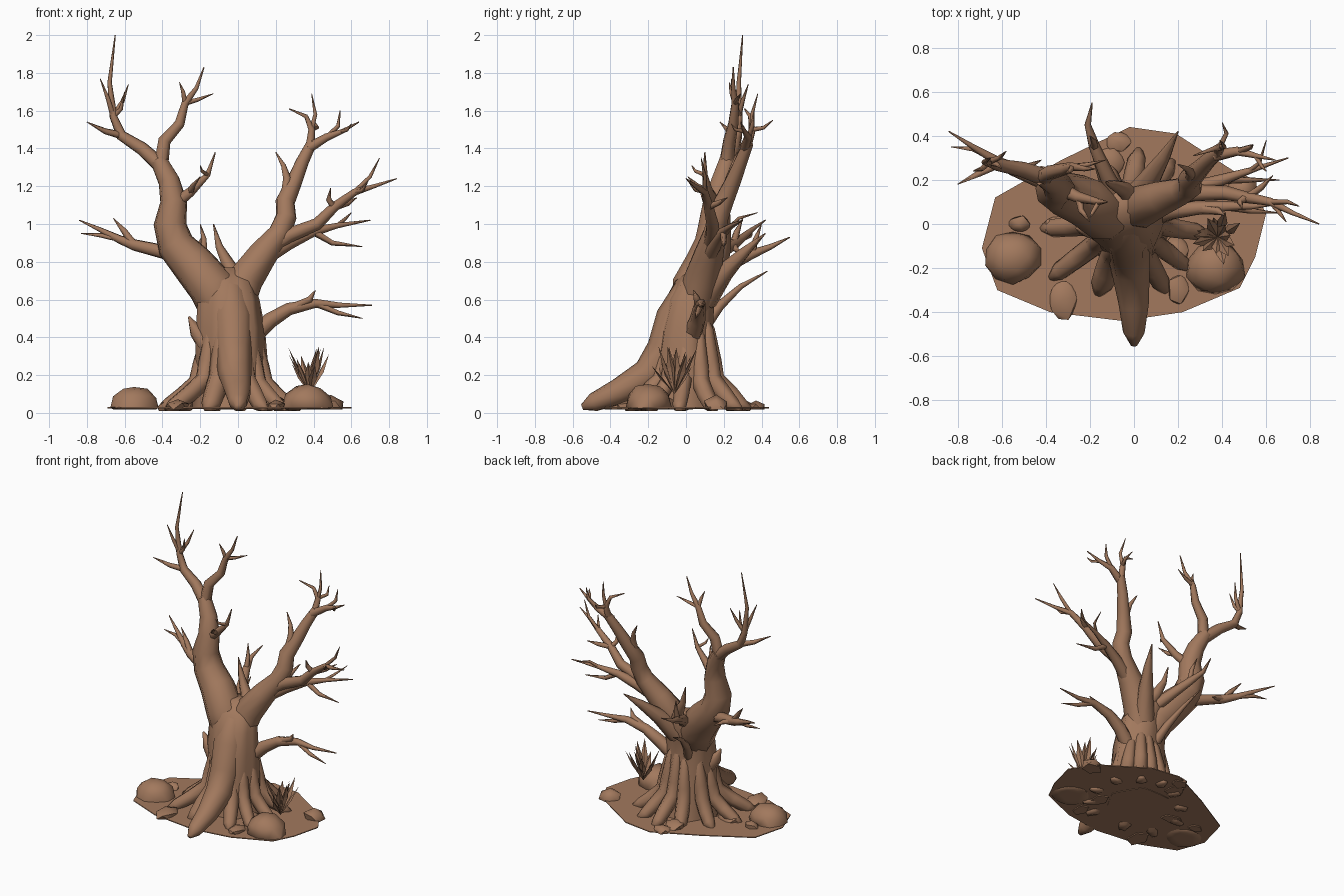
import bpy, bmesh, math, random
from mathutils import Vector

random.seed(4)
if "Cube" in bpy.data.objects:
    bpy.data.objects.remove(bpy.data.objects["Cube"], do_unlink=True)

bark = bpy.data.materials.new("warm brown")
bark.use_nodes = True
bark.diffuse_color = (0.36, 0.19, 0.11, 1)
bark.node_tree.nodes["Principled BSDF"].inputs["Base Color"].default_value = bark.diffuse_color


def finish(bm, name, angle=80):
    """Turn a bmesh into a named, shaded object."""
    bmesh.ops.recalc_face_normals(bm, faces=bm.faces)
    mesh = bpy.data.meshes.new(name)
    bm.to_mesh(mesh)
    bm.free()
    mesh.materials.append(bark)
    obj = bpy.data.objects.new(name, mesh)
    bpy.context.collection.objects.link(obj)
    bpy.ops.object.select_all(action="DESELECT")
    obj.select_set(True)
    bpy.context.view_layer.objects.active = obj
    if angle:
        bpy.ops.object.shade_smooth_by_angle(angle=math.radians(angle))


def bridge(bm, rings):
    """Skin a stack of vertex rings and cap both ends."""
    for low, high in zip(rings, rings[1:]):
        for i in range(len(low)):
            j = (i + 1) % len(low)
            bm.faces.new((low[i], low[j], high[j], high[i]))
    bm.faces.new(rings[0])
    bm.faces.new(rings[-1])


def taper(count, start, end, power=1.0):
    """Radii that shrink along a limb."""
    return [start + (end - start) * (i / (count - 1)) ** power for i in range(count)]


def tube(bm, path, radii, sides=7):
    """Limb that follows a path with one radius per point."""
    pts = [Vector(p) for p in path]
    normal, rings = None, []
    for i, (p, radius) in enumerate(zip(pts, radii)):
        tangent = (pts[min(i + 1, len(pts) - 1)] - pts[max(i - 1, 0)]).normalized()
        if normal is None:
            normal = tangent.orthogonal()
        normal = (normal - tangent * normal.dot(tangent)).normalized()
        side = tangent.cross(normal)
        ring = []
        for k in range(sides):
            a = math.tau * k / sides
            ring.append(bm.verts.new(p + (normal * math.cos(a) + side * math.sin(a)) * radius))
        rings.append(ring)
    bridge(bm, rings)


def branch(name, path, start, twigs=()):
    """A limb with a pointed tip, plus finer twigs that fork from it."""
    bm = bmesh.new()
    radii = taper(len(path), start, .003, 1.2)
    tube(bm, path, radii)
    for index, bend, tip in twigs:
        size = max(.012, radii[index] * .75)
        tube(bm, [path[index], bend, tip], [size, size * .75, .002], 5)
    finish(bm, name)


# Ground plate
outline = [(-.69, -.11), (-.62, -.3), (-.38, -.4), (-.05, -.44), (.22, -.4), (.48, -.29),
           (.55, -.15), (.6, .05), (.5, .21), (.19, .41), (-.02, .44), (-.33, .29), (-.63, .12)]
bm = bmesh.new()
bridge(bm, [[bm.verts.new((x, y, z)) for x, y in outline] for z in (.024, .03)])
finish(bm, "ground", 0)

# Trunk: fluted rings that lean back (centre x, centre y, z, half width, half depth)
bm = bmesh.new()
rings = []
for cx, cy, z, rx, ry in [(-.03, 0, .02, .2, .2), (-.03, 0, .15, .185, .175), (-.035, 0, .3, .18, .16),
                          (-.04, 0, .45, .175, .14), (-.05, .02, .6, .16, .125),
                          (-.06, .06, .7, .14, .11), (-.06, .09, .77, .07, .06)]:
    ring = []
    for k in range(18):
        a = math.tau * k / 18
        flute = 1 + (.07 if k % 3 == 0 else -.04)
        ring.append(bm.verts.new((cx + rx * flute * math.cos(a + z / 2),
                                  cy + ry * flute * math.sin(a + z / 2), z)))
    rings.append(ring)
bridge(bm, rings)
finish(bm, "trunk")

# Flaring roots that grow out of the trunk: (tip x, tip y, climb height, thickness)
roots = [(-.16, -.31, .6, .06), (-.37, -.24, .55, .05), (-.41, -.02, .5, .05),
         (.14, -.3, .55, .05), (.25, -.2, .5, .045), (.32, -.04, .5, .045), (.3, .15, .5, .05),
         (.17, .28, .55, .05), (.02, .33, .55, .05), (-.14, .28, .5, .05), (-.31, .15, .55, .05)]
bm = bmesh.new()
for x, y, height, thick in roots:
    out = Vector((x + .035, y, 0))
    heading = out.normalized()
    length = out.length
    width = abs(heading.x) * .03
    steps = [(.07, 1), (.1 + width, .8), (.13 + width, .5), (.15 + width, .32),
             (.07 + length * .5, .18), (length - .04, .07), (length + .01, .03)]
    path = [heading * reach + Vector((-.035, .02 * lift, lift * height)) for reach, lift in steps]
    tube(bm, path, [thick * f for f in (.3, .7, .95, 1, .95, .85, .35)], 7)
for v in bm.verts:
    v.co.z = max(v.co.z, .01)
finish(bm, "roots")

# Broad front buttress
bm = bmesh.new()
tube(bm, [(-.05, .08, .74), (-.04, .02, .64), (-.03, -.05, .5), (-.025, -.11, .33), (-.015, -.2, .2),
          (0, -.36, .11), (0, -.49, .055), (0, -.55, .03)], [.04, .09, .11, .1, .09, .07, .05, .015], 9)
for v in bm.verts:
    v.co.z = max(v.co.z, 0)
finish(bm, "front_buttress")

# Broken knot on the trunk's side
bm = bmesh.new()
tube(bm, [(-.16, -.02, .36), (-.22, -.02, .43), (-.26, -.02, .51)], [.06, .04, .006], 6)
finish(bm, "trunk_knot")

# Two main limbs
bm = bmesh.new()
path = [(-.07, 0, .42), (-.13, .05, .66), (-.24, .11, .79), (-.33, .14, .89), (-.36, .15, 1), (-.34, .16, 1.12),
        (-.365, .19, 1.23), (-.42, .22, 1.34)]
tube(bm, path, [.08, .13, .115, .1, .088, .072, .058, .045], 9)
finish(bm, "right_limb")
bm = bmesh.new()
path = [(-.02, .02, .45), (.03, .08, .7), (.13, .12, .84), (.22, .15, .95), (.255, .17, 1.04), (.25, .2, 1.12),
        (.3, .25, 1.23), (.34, .29, 1.33), (.39, .33, 1.43)]
tube(bm, path, [.07, .1, .08, .062, .056, .052, .042, .035, .028], 9)
finish(bm, "left_limb")

# Upper forks of the right limb
branch("right_outer_fork", [(-.4, .21, 1.3), (-.51, .25, 1.4), (-.62, .27, 1.47), (-.66, .28, 1.57),
                            (-.68, .28, 1.75), (-.65, .3, 2)], .042,
       [(2, (-.7, .23, 1.49), (-.8, .18, 1.54)), (3, (-.69, .25, 1.67), (-.73, .24, 1.77)),
        (3, (-.62, .27, 1.61), (-.6, .25, 1.7)), (3, (-.61, .3, 1.65), (-.58, .33, 1.74))])
branch("right_inner_fork", [(-.41, .21, 1.3), (-.39, .23, 1.44), (-.31, .25, 1.53), (-.28, .26, 1.64),
                            (-.22, .25, 1.72), (-.18, .25, 1.83)], .04,
       [(3, (-.21, .27, 1.66), (-.13, .29, 1.69)), (3, (-.29, .24, 1.7), (-.31, .23, 1.75))])
branch("right_inner_shoot", [(-.34, .16, 1.1), (-.25, .12, 1.17), (-.16, .1, 1.26), (-.12, .1, 1.38)], .035,
       [(2, (-.19, .05, 1.28), (-.2, .03, 1.31)), (1, (-.24, .06, 1.2), (-.2, .01, 1.25))])
branch("right_low_branch", [(-.2, .12, .78), (-.38, .18, .85), (-.55, .25, .89), (-.63, .29, .92), (-.73, .35, .97),
                            (-.84, .42, 1.02)], .045,
       [(3, (-.73, .34, .94), (-.83, .35, .95)), (2, (-.6, .27, .96), (-.66, .3, 1.03)),
        (2, (-.48, .26, .87), (-.42, .29, .84))])

# Upper forks of the left limb
branch("left_outer_fork", [(.37, .31, 1.4), (.47, .33, 1.46), (.55, .31, 1.49), (.64, .29, 1.54)], .028,
       [(1, (.53, .35, 1.52), (.54, .36, 1.6)), (2, (.58, .26, 1.5), (.6, .24, 1.53))])
branch("left_inner_fork", [(.38, .32, 1.4), (.39, .35, 1.5), (.36, .34, 1.57), (.27, .31, 1.61)], .025,
       [(1, (.41, .35, 1.58), (.39, .38, 1.69)), (1, (.42, .41, 1.51), (.4, .46, 1.55))])
branch("left_inner_shoot", [(.25, .2, 1.12), (.26, .23, 1.24), (.24, .25, 1.31), (.2, .27, 1.38)], .03)
branch("left_high_branch", [(.16, .12, .87), (.27, .14, .94), (.42, .14, 1), (.51, .12, 1.09), (.62, .1, 1.17),
                            (.72, .05, 1.2), (.84, .0, 1.24)], .045,
       [(4, (.7, .1, 1.25), (.75, .08, 1.35)), (3, (.48, .1, 1.13), (.49, .07, 1.19)),
        (4, (.66, .05, 1.18), (.69, .01, 1.23)), (3, (.58, .17, 1.11), (.63, .22, 1.14))])
branch("left_middle_branch", [(.15, .12, .83), (.27, .16, .9), (.4, .2, .96), (.52, .24, .99), (.7, .3, 1.02)], .045,
       [(2, (.5, .2, .9), (.66, .2, .88)), (3, (.57, .28, 1.03), (.6, .38, 1.06))])
branch("left_low_branch", [(.07, .03, .4), (.17, .06, .49), (.27, .07, .55), (.41, .08, .58), (.54, .08, .57),
                           (.71, .1, .57)], .05,
       [(3, (.53, .06, .53), (.66, .05, .5)), (2, (.38, .06, .6), (.41, .04, .65))])

# Back branches and broken spikes
branch("back_right_branch", [(-.06, .1, .7), (-.12, .21, .77), (-.18, .35, .84), (-.21, .45, .88), (-.19, .55, .93)],
       .045, [(2, (-.18, .37, .92), (-.2, .4, 1))])
branch("back_low_branch", [(-.08, .07, .42), (-.13, .18, .57), (-.17, .29, .67), (-.2, .43, .75)], .035)
branch("back_left_spike", [(0, .1, .6), (.07, .2, .74), (.14, .31, .85), (.2, .42, .95)], .07)
branch("centre_shoot", [(.0, .1, .68), (-.05, .16, .78), (-.1, .18, .88), (-.13, .19, 1)], .05)

# Half-buried stones: (x, y, half width, half depth, height)
for n, (x, y, rx, ry, h) in enumerate([(-.55, -.15, .13, .12, .11), (.37, -.2, .135, .125, .125),
                                       (-.52, 0, .055, .04, .05), (-.32, -.34, .075, .1, .045),
                                       (.2, -.3, .05, .08, .04), (.49, .16, .08, .07, .07),
                                       (-.11, .28, .07, .07, .05), (-.07, .37, .06, .05, .035),
                                       (-.33, -.01, .09, .05, .05), (.19, -.12, .06, .08, .08)]):
    bm = bmesh.new()
    big = h > .1
    bmesh.ops.create_icosphere(bm, subdivisions=2 if big else 1, radius=1)
    for v in bm.verts:
        v.co *= random.uniform(.94, 1.06) if big else random.uniform(.9, 1.12)
        v.co = Vector((x + v.co.x * rx, y + v.co.y * ry, max(.018, .03 + v.co.z * h)))
    finish(bm, f"stone_{n + 1}", 45)

# Spiky grass tuft of folded blades
bm = bmesh.new()
base = Vector((.38, -.06, .1))
for k in range(14):
    a = math.tau * k / 14 + random.uniform(-.2, .2)
    lean = random.uniform(.05, .13)
    out = Vector((math.cos(a), math.sin(a), 0))
    wide = Vector((-out.y, out.x, 0)) * .024
    rise = random.uniform(.14, .27)
    middle = base + out * lean * .6 + Vector((0, 0, rise * .55))
    tip = base + out * lean + Vector((0, 0, rise))
    left, right = middle + wide, middle - wide
    crease = middle - out * .012
    root, left, tip, right, crease = [bm.verts.new(c) for c in (base, left, tip, right, crease)]
    for corners in ((root, left, crease), (left, tip, crease), (tip, right, crease), (right, root, crease)):
        bm.faces.new(corners)
finish(bm, "grass_tuft", 0)
